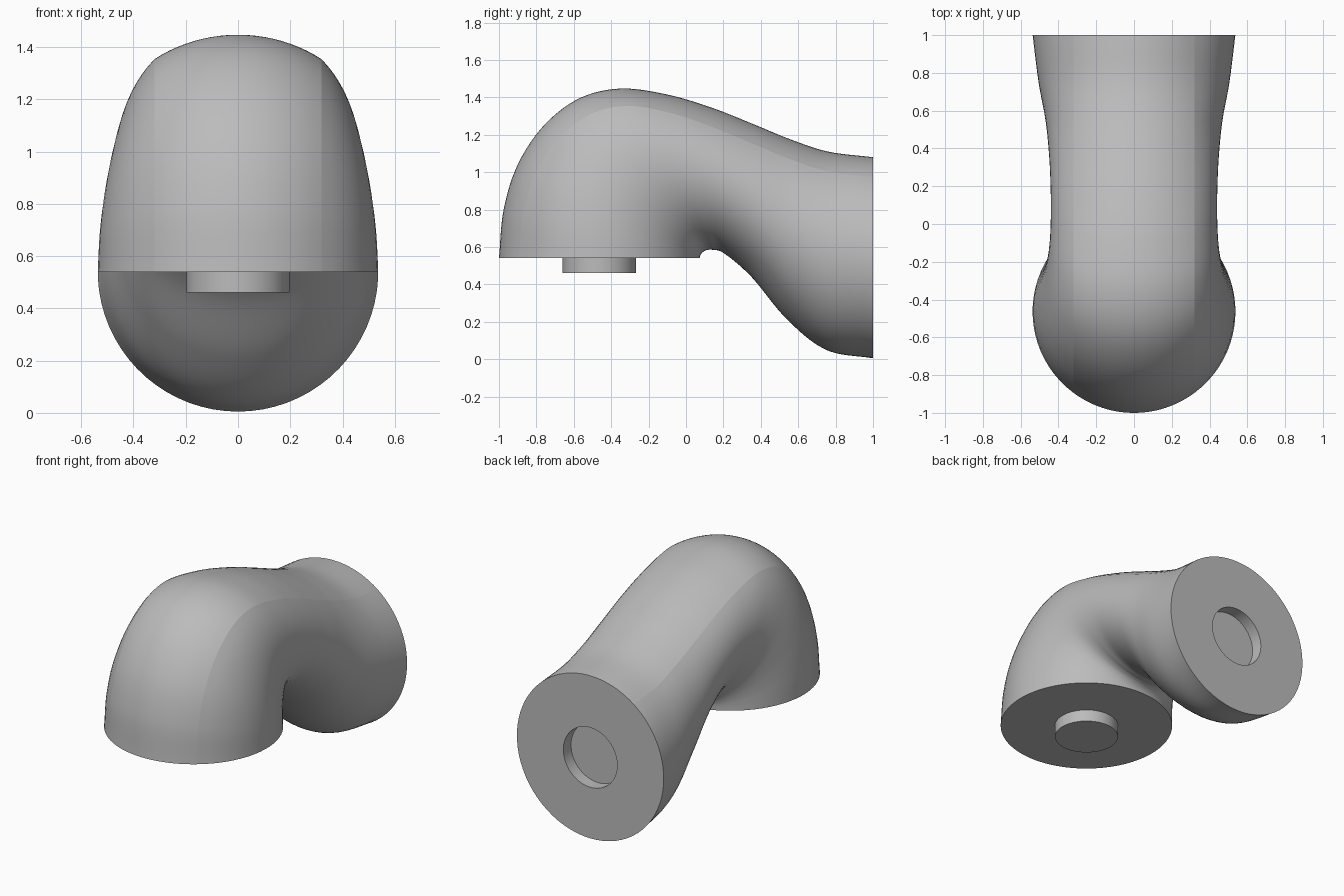
import bpy, bmesh, math
from mathutils import Vector

if "Cube" in bpy.data.objects:
    bpy.data.objects.remove(bpy.data.objects["Cube"])

R = 0.537          # radius of both round ends
CREASE = 0.32      # half width between the two crease lines
ARC, SIDE, STEPS = 10, 28, 10

# Stations: outer y, outer z, inner y, inner z, half width
STATIONS = [
    (-1.00, 0.54, 0.073, 0.540, R),
    (-0.975, 0.80, 0.075, 0.550, 0.53),
    (-0.90, 1.04, 0.079, 0.560, 0.515),
    (-0.76, 1.25, 0.087, 0.570, 0.492),
    (-0.57, 1.395, 0.098, 0.578, 0.467),
    (-0.35, 1.447, 0.113, 0.584, 0.449),
    (-0.10, 1.415, 0.140, 0.585, 0.441),
    (0.14, 1.344, 0.205, 0.565, 0.441),
    (0.36, 1.257, 0.350, 0.440, 0.449),
    (0.56, 1.175, 0.540, 0.213, 0.469),
    (0.76, 1.110, 0.750, 0.050, 0.506),
    (1.00, 1.08, 1.000, 0.005, R),
]

grey = bpy.data.materials.new("grey")
grey.diffuse_color = (0.5, 0.5, 0.5, 1)
grey.use_nodes = True
grey.node_tree.nodes["Principled BSDF"].inputs["Base Color"].default_value = grey.diffuse_color


def spline(values, steps):
    """Smooth rows running through all the given rows."""
    p = [Vector(v) for v in values]
    p = [2 * p[0] - p[1]] + p + [2 * p[-1] - p[-2]]
    rows = []
    for k in range(1, len(p) - 2):
        a, b, c, d = p[k - 1:k + 3]
        for j in range(steps):
            t = j / steps
            rows.append(b + (c - a) * (t / 2) + (2 * a - 5 * b + 4 * c - d) * (t * t / 2)
                        + (3 * b - a - 3 * c + d) * (t ** 3 / 2))
    return rows + [p[-2]]


def section(row):
    """Closed outline: a shallow outer arc, then an elliptical inner side."""
    oy, oz, iy, iz, w = row
    outer, inner = Vector((0, oy, oz)), Vector((0, iy, iz))
    depth = (inner - outer).length
    direction = (inner - outer) / depth
    sag = R - math.sqrt(R * R - CREASE * CREASE)
    t0 = math.acos(CREASE / w)
    a = (depth - sag) / (1 + math.sin(t0))
    half = []
    for k in range(ARC):
        ang = math.asin(CREASE / R) * k / ARC
        half.append((R * math.sin(ang), R - R * math.cos(ang)))
    for k in range(SIDE + 1):
        t = t0 - (t0 + math.pi / 2) * k / SIDE
        half.append((w * math.cos(t), depth - a - a * math.sin(t)))
    half[-1] = (0, depth)
    full = half + [(-x, s) for x, s in half[-2:0:-1]]
    return [outer + direction * s + Vector((x, 0, 0)) for x, s in full]


def circle_like(points, centre, radius, shift):
    """Round loop whose points line up with an existing loop."""
    return [centre + (p - centre).normalized() * radius + shift for p in points]


def build(name, loops, smooth, creases=(), sharp_loops=()):
    """Skin a list of matching loops and close both ends."""
    bm = bmesh.new()
    rings = [[bm.verts.new(p) for p in loop] for loop in loops]
    n = len(rings[0])
    for r in range(len(rings) - 1):
        for k in range(n):
            m = (k + 1) % n
            f = bm.faces.new((rings[r][k], rings[r][m], rings[r + 1][m], rings[r + 1][k]))
            f.smooth = smooth(r)
    bm.faces.new(rings[0])
    bm.faces.new(rings[-1])
    for r in sharp_loops:
        for k in range(n):
            bm.edges.get((rings[r][k], rings[r][(k + 1) % n])).smooth = False
    for k in creases:
        for r in range(body_count - 1):
            bm.edges.get((rings[r][k], rings[r + 1][k])).smooth = False
    bmesh.ops.recalc_face_normals(bm, faces=bm.faces)
    mesh = bpy.data.meshes.new(name)
    bm.to_mesh(mesh)
    bm.free()
    mesh.materials.append(grey)
    obj = bpy.data.objects.new(name, mesh)
    bpy.context.collection.objects.link(obj)
    return obj


# Bent body with a round socket sunk in its rear end
body = [section(row) for row in spline(STATIONS, STEPS)]
body_count = len(body)
rear = Vector((0, 1, 0.54))
rim = [Vector((p.x, 1, p.z)) for p in body[-1]]
body[-1] = rim
body.append(circle_like(rim, rear, 0.197, Vector()))
body.append(circle_like(rim, rear, 0.197, Vector((0, -0.08, 0))))
n = len(rim)
build("elbow_body", body, lambda r: r != body_count - 1, (ARC, n - ARC),
      (0, body_count - 1, body_count, body_count + 1))

# Short round peg under the front end
peg = [[Vector((0.197 * math.cos(k * math.tau / 64), -0.463 + 0.197 * math.sin(k * math.tau / 64), z))
        for k in range(64)] for z in (0.46, 0.54)]
build("peg", peg, lambda r: True, (), (0, 1))
